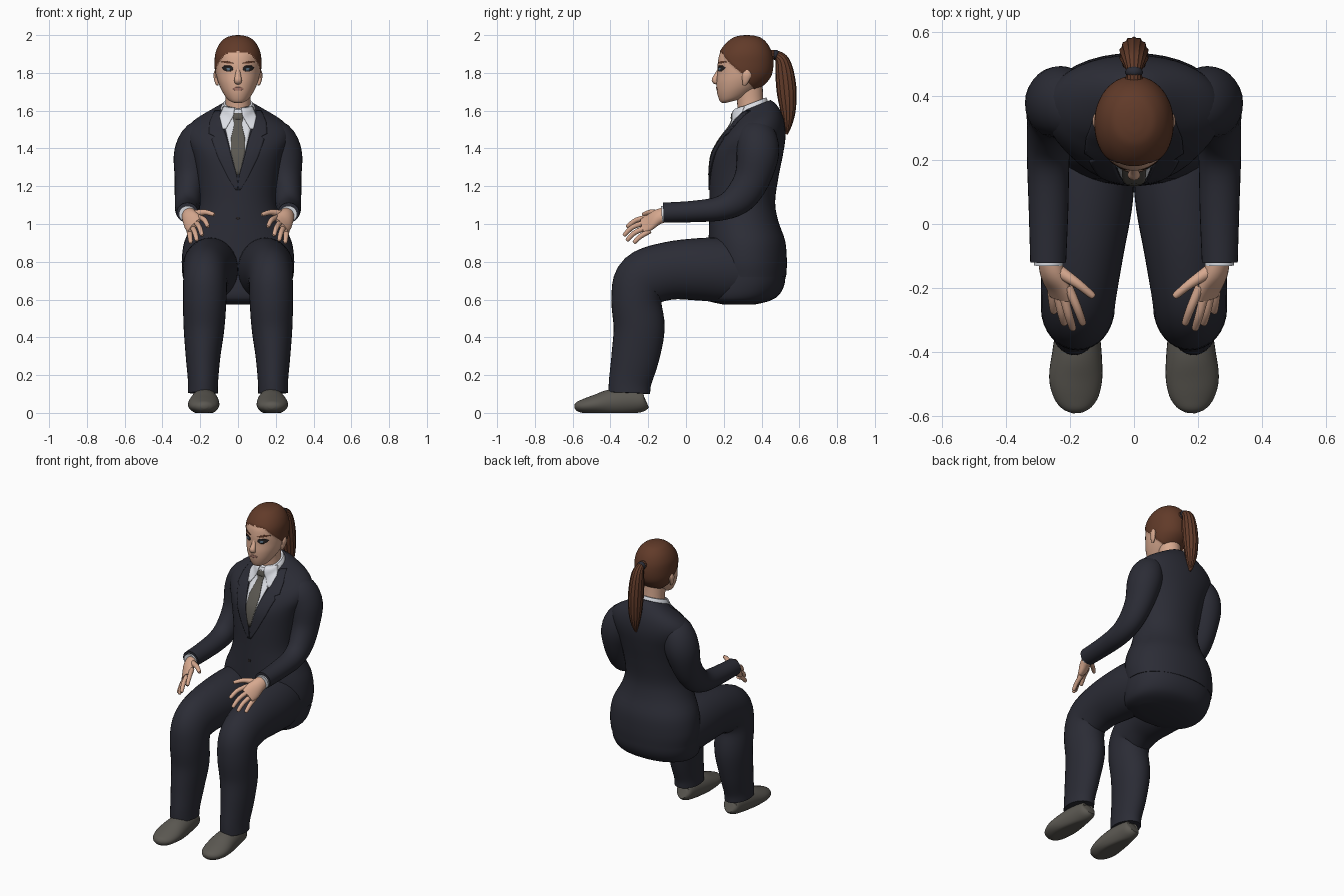
import bpy, bmesh, math
from mathutils import Vector
from mathutils.bvhtree import BVHTree


def material(name, r, g, b):
    m = bpy.data.materials.new(name)
    m.diffuse_color = (r, g, b, 1)
    return m


SUIT = material("navy suit", 0.024, 0.025, 0.036)
SKIN = material("skin", 0.68, 0.395, 0.275)
HAIR = material("brown hair", 0.12, 0.043, 0.022)
SHIRT = material("white shirt", 0.70, 0.72, 0.77)
GREY = material("warm grey", 0.105, 0.098, 0.084)
DARK = material("dark lashes", 0.02, 0.016, 0.016)
IRIS = material("blue grey iris", 0.12, 0.19, 0.26)
LIPS = material("lips", 0.42, 0.20, 0.155)


def smooth_rows(rows, steps):
    """Catmull-Rom interpolation of number rows."""
    out = []
    for i in range(len(rows) - 1):
        a, b = rows[max(i - 1, 0)], rows[i]
        c, d = rows[i + 1], rows[min(i + 2, len(rows) - 1)]
        for k in range(steps):
            t = k / steps
            out.append([0.5 * (2 * q + (r - p) * t + (2 * p - 5 * q + 4 * r - s) * t * t
                               + (3 * q - p - 3 * r + s) * t ** 3)
                        for p, q, r, s in zip(a, b, c, d)])
    return out + [list(rows[-1])]


def skin_rings(name, rings, mat):
    """Joins rings of points into a closed, capped surface."""
    bm = bmesh.new()
    loops = [[bm.verts.new(p) for p in ring] for ring in rings]
    n = len(loops[0])
    for lo, hi in zip(loops, loops[1:]):
        for i in range(n):
            bm.faces.new((lo[i], lo[(i + 1) % n], hi[(i + 1) % n], hi[i]))
    bm.faces.new(loops[0][::-1])
    bm.faces.new(loops[-1])
    bmesh.ops.recalc_face_normals(bm, faces=bm.faces[:])
    me = bpy.data.meshes.new(name)
    bm.to_mesh(me)
    bm.free()
    me.materials.append(mat)
    ob = bpy.data.objects.new(name, me)
    bpy.context.collection.objects.link(ob)
    return ob


def power(v, e):
    return math.copysign(abs(v) ** e, v)


def body(name, rows, mat, n=40, steps=4, e=0.9):
    """Upright form; rows are z, front y, back y, half width, tilt."""
    rings = []
    for z, yf, yb, hx, tilt in smooth_rows(rows, steps):
        ring = []
        for i in range(n):
            a = math.tau * i / n
            dy = power(math.sin(a), e) * (yb - yf) / 2
            ring.append((power(math.cos(a), e) * hx, (yf + yb) / 2 + dy, z + tilt * dy))
        rings.append(ring)
    return skin_rings(name, rings, mat)


def tube(name, rows, mat, side=(1, 0, 0), n=24, steps=4, ripple=0, floor=None, s=1):
    """Limb along a path; rows are x, y, z, radius along side, other radius."""
    rows = smooth_rows([(r[0] * s, *r[1:]) for r in rows], steps)
    side = Vector((side[0] * s, side[1], side[2]))
    pts = [Vector(r[:3]) for r in rows]
    rings = []
    for i, r in enumerate(rows):
        t = (pts[min(i + 1, len(pts) - 1)] - pts[max(i - 1, 0)]).normalized()
        u = (side - t * side.dot(t)).normalized()
        v = t.cross(u)
        ring = []
        for k in range(n):
            a = math.tau * k / n
            w = 1 + ripple * (k % 2)
            p = pts[i] + u * (math.cos(a) * r[3] * w) + v * (math.sin(a) * r[4] * w)
            if floor is not None:
                p.z = max(p.z, floor)
            ring.append(p)
        rings.append(ring)
    return skin_rings(name, rings, mat)


def plate(name, rows, mat, targets, lift, s=1, thick=0.005):
    """Thin panel laid on the front of the targets; rows are z, x start, x end."""
    trees = [BVHTree.FromPolygons([v.co for v in o.data.vertices],
                                  [p.vertices[:] for p in o.data.polygons]) for o in targets]
    bm = bmesh.new()
    grid, nx, nz = [], 8, 4
    fine = [[p + (q - p) * k / nz for p, q in zip(a, b)]
            for a, b in zip(rows, rows[1:]) for k in range(nz)] + [rows[-1]]
    for z, x0, x1 in fine[::-1]:
        line = []
        for i in range(nx + 1):
            x = s * (x0 + (x1 - x0) * i / nx)
            hits = [t.ray_cast(Vector((x, -2, z)), Vector((0, 1, 0)))[0] for t in trees]
            ys = [h.y for h in hits if h]
            y = min(ys) if ys else 0.27
            line.append(bm.verts.new((x, y - lift, z)))
        grid.append(line)
    for lo, hi in zip(grid, grid[1:]):
        for i in range(nx):
            f = [lo[i], lo[i + 1], hi[i + 1], hi[i]]
            bm.faces.new(f if s > 0 else f[::-1])
    me = bpy.data.meshes.new(name)
    bm.to_mesh(me)
    bm.free()
    me.materials.append(mat)
    ob = bpy.data.objects.new(name, me)
    bpy.context.collection.objects.link(ob)
    mod = ob.modifiers.new("thickness", 'SOLIDIFY')
    mod.thickness, mod.offset = thick, -1


# Jacket and seat of the trousers
jacket = body("jacket", [
    (0.72, 0.13, 0.530, 0.288, 0), (0.80, 0.12, 0.534, 0.298, 0), (0.91, 0.12, 0.525, 0.283, 0),
    (1.02, 0.122, 0.487, 0.23, 0), (1.12, 0.124, 0.472, 0.205, 0), (1.25, 0.125, 0.49, 0.215, 0),
    (1.36, 0.135, 0.512, 0.24, 0), (1.44, 0.168, 0.526, 0.272, 0.05), (1.50, 0.205, 0.525, 0.272, 0.1),
    (1.55, 0.235, 0.51, 0.228, 0.2), (1.595, 0.25, 0.478, 0.145, 0.33), (1.62, 0.265, 0.447, 0.094, 0.4)],
    SUIT, e=0.95)
body("trouser_seat", [
    (0.575, 0.19, 0.37, 0.18, 0), (0.592, 0.12, 0.44, 0.24, 0), (0.62, 0.10, 0.488, 0.266, 0),
    (0.67, 0.10, 0.518, 0.28, 0), (0.73, 0.11, 0.527, 0.285, 0), (0.80, 0.12, 0.525, 0.285, 0),
    (0.90, 0.16, 0.49, 0.24, 0)], SUIT)

# Neck and shirt collar
neck = tube("neck", [(0, 0.35, 1.55, 0.07, 0.072), (0, 0.34, 1.65, 0.066, 0.07),
                     (0, 0.33, 1.75, 0.07, 0.075)], SKIN)
collar = body("shirt_collar", [(1.59, 0.243, 0.44, 0.097, 0.38), (1.62, 0.248, 0.432, 0.09, 0.38),
                               (1.638, 0.257, 0.425, 0.078, 0.38)], SHIRT, e=1)

# Shirt front, tie, collar points, lapels and buttons
front = [jacket, collar]
plate("shirt_front", [(1.59, -0.085, 0.085), (1.55, -0.085, 0.085), (1.50, -0.066, 0.066),
                      (1.40, -0.042, 0.042), (1.27, -0.01, 0.01)], SHIRT, front, 0.004)
plate("tie", [(1.588, -0.02, 0.02), (1.56, -0.027, 0.027), (1.53, -0.019, 0.019), (1.45, -0.038, 0.038),
              (1.38, -0.036, 0.036), (1.26, -0.008, 0.008)], GREY, front, 0.008)
plate("button", [(1.038, -0.006, 0.006), (1.03, -0.01, 0.01), (1.022, -0.006, 0.006)], DARK, front, 0.004)
for s, tag in ((1, "left"), (-1, "right")):
    plate(tag + "_collar_point", [(1.622, 0.016, 0.08), (1.57, 0.026, 0.098), (1.505, 0.064, 0.082)],
          SHIRT, front, 0.008, s)
    plate(tag + "_lapel", [(1.60, 0.096, 0.125), (1.54, 0.09, 0.15), (1.48, 0.068, 0.155),
                           (1.465, 0.064, 0.125), (1.45, 0.058, 0.14), (1.35, 0.034, 0.105),
                           (1.25, 0.006, 0.055), (1.18, 0.0, 0.012)], SUIT, front, 0.006, s, 0.006)

# Head, with hair picked out above a hairline
head = body("head", [
    (1.650, 0.205, 0.29, 0.03, 0.25), (1.667, 0.182, 0.34, 0.058, 0.25), (1.71, 0.166, 0.40, 0.087, 0.18),
    (1.755, 0.161, 0.435, 0.106, 0.08), (1.80, 0.166, 0.452, 0.116, 0), (1.85, 0.168, 0.458, 0.119, 0),
    (1.90, 0.178, 0.452, 0.116, 0), (1.945, 0.207, 0.432, 0.098, 0), (1.978, 0.245, 0.40, 0.068, 0),
    (1.991, 0.28, 0.365, 0.035, 0), (1.995, 0.315, 0.33, 0.006, 0)], SKIN, n=96, steps=7, e=0.97)
head.data.materials.append(HAIR)
HAIRLINE = [(0.0, 1.915), (0.19, 1.91), (0.225, 1.86), (0.28, 1.815), (0.31, 1.78), (0.37, 1.70), (0.6, 1.65)]


def is_hair(p):
    for (y0, z0), (y1, z1) in zip(HAIRLINE, HAIRLINE[1:]):
        if y0 <= p.y < y1:
            return p.z > z0 + (z1 - z0) * (p.y - y0) / (y1 - y0)


for f in head.data.polygons:
    f.material_index = 1 if is_hair(f.center) else 0
for v in head.data.vertices:
    if is_hair(v.co):
        v.co += (v.co - Vector((0, 0.32, 1.82))).normalized() * 0.005

# Face details
tube("nose", [(0, 0.178, 1.825, 0.010, 0.008), (0, 0.166, 1.79, 0.015, 0.014),
              (0, 0.153, 1.76, 0.020, 0.017), (0, 0.168, 1.745, 0.016, 0.008)], SKIN, n=16)
plate("mouth", [(1.724, -0.014, 0.014), (1.717, -0.032, 0.032), (1.706, -0.014, 0.014)], LIPS, [head], 0.002)
for s, tag in ((1, "left"), (-1, "right")):
    plate(tag + "_eye", [(1.838, 0.04, 0.074), (1.828, 0.026, 0.086), (1.816, 0.028, 0.076),
                         (1.807, 0.04, 0.062)], DARK, [head], 0.002, s)
    plate(tag + "_iris", [(1.827, 0.040, 0.062), (1.812, 0.043, 0.059)], IRIS, [head], 0.004, s)
    plate(tag + "_brow", [(1.864, 0.064, 0.082), (1.857, 0.035, 0.092), (1.849, 0.022, 0.05)],
          HAIR, [head], 0.002, s)
    tube(tag + "_ear", [(0.108, 0.308, 1.735, 0.006, 0.008), (0.114, 0.314, 1.755, 0.010, 0.017),
                        (0.119, 0.322, 1.79, 0.011, 0.024), (0.116, 0.322, 1.815, 0.006, 0.012)],
         SKIN, n=14, s=s)

# Ponytail and its tie
tube("ponytail", [(0, 0.43, 1.89, 0.03, 0.03), (0, 0.475, 1.895, 0.022, 0.022), (0, 0.508, 1.865, 0.033, 0.034),
                  (0, 0.522, 1.80, 0.040, 0.045), (0, 0.533, 1.70, 0.042, 0.048), (0, 0.54, 1.60, 0.036, 0.037),
                  (0, 0.539, 1.53, 0.024, 0.022), (0, 0.533, 1.475, 0.006, 0.006)],
     HAIR, n=28, steps=6, ripple=0.1)
tube("hair_tie", [(0, 0.463, 1.896, 0.022, 0.022), (0, 0.473, 1.895, 0.028, 0.028),
                  (0, 0.485, 1.89, 0.022, 0.022)], SUIT)

# Arms, hands, legs and shoes
FINGERS = {
    "index": [(0.206, -0.195, 1.035), (0.178, -0.26, 1.022), (0.158, -0.314, 0.985)],
    "middle": [(0.224, -0.205, 1.010), (0.205, -0.28, 0.985), (0.19, -0.33, 0.938)],
    "ring": [(0.242, -0.200, 0.985), (0.228, -0.27, 0.955), (0.217, -0.314, 0.912)],
    "little": [(0.258, -0.190, 0.965), (0.254, -0.24, 0.935), (0.25, -0.277, 0.90)],
    "thumb": [(0.240, -0.145, 1.050), (0.178, -0.185, 1.062), (0.125, -0.228, 1.050)]}
for s, tag in ((1, "left"), (-1, "right")):
    tube(tag + "_sleeve", [
        (0.12, 0.375, 1.50, 0.06, 0.08), (0.20, 0.375, 1.46, 0.092, 0.105), (0.236, 0.38, 1.37, 0.103, 0.112),
        (0.252, 0.35, 1.24, 0.084, 0.095), (0.264, 0.285, 1.14, 0.071, 0.085), (0.268, 0.19, 1.085, 0.066, 0.066),
        (0.267, 0.05, 1.067, 0.062, 0.057), (0.268, -0.12, 1.06, 0.056, 0.053)], SUIT, s=s, n=28)
    tube(tag + "_shirt_cuff", [(0.267, -0.08, 1.055, 0.046, 0.044), (0.267, -0.129, 1.052, 0.046, 0.044)],
         SHIRT, s=s)
    tube(tag + "_palm", [
        (0.263, -0.10, 1.052, 0.040, 0.036), (0.256, -0.15, 1.037, 0.045, 0.033),
        (0.240, -0.195, 1.007, 0.053, 0.024), (0.232, -0.232, 0.990, 0.046, 0.012)],
         SKIN, side=(0.6, 0, -0.8), s=s)
    for finger, path in FINGERS.items():
        a, b, c = path
        radii = (0.022, 0.015, 0.011, 0.004) if finger == "thumb" else (0.015, 0.0135, 0.011, 0.004)
        mid = [q + (r - q) * 0.88 for q, r in zip(b, c)]
        tube(tag + "_" + finger + "_finger", [(*p, r, r) for p, r in zip((a, b, mid, c), radii)],
             SKIN, side=(0.6, 0, -0.8), n=12, s=s)
    tube(tag + "_trouser_leg", [
        (0.14, 0.36, 0.75, 0.13, 0.15), (0.145, 0.22, 0.755, 0.145, 0.17), (0.15, 0.08, 0.76, 0.147, 0.166),
        (0.163, -0.09, 0.752, 0.13, 0.153), (0.173, -0.225, 0.705, 0.117, 0.15), (0.176, -0.262, 0.60, 0.115, 0.133),
        (0.18, -0.248, 0.45, 0.108, 0.135), (0.185, -0.268, 0.30, 0.092, 0.127),
        (0.185, -0.295, 0.17, 0.080, 0.113), (0.186, -0.30, 0.105, 0.079, 0.110)], SUIT, s=s, n=32, steps=5)
    tube(tag + "_shoe", [
        (0.175, -0.213, 0.065, 0.03, 0.035), (0.175, -0.228, 0.062, 0.052, 0.055), (0.176, -0.30, 0.062, 0.064, 0.07),
        (0.178, -0.40, 0.054, 0.077, 0.070), (0.182, -0.48, 0.044, 0.083, 0.052), (0.180, -0.54, 0.036, 0.07, 0.038),
        (0.178, -0.575, 0.034, 0.045, 0.026), (0.177, -0.59, 0.033, 0.015, 0.01)],
         GREY, floor=0.0, s=s, n=32)

# Smooth shading, keeping crisp rims
bpy.ops.object.select_all(action='SELECT')
bpy.context.view_layer.objects.active = jacket
bpy.ops.object.shade_smooth_by_angle(angle=math.radians(40))
